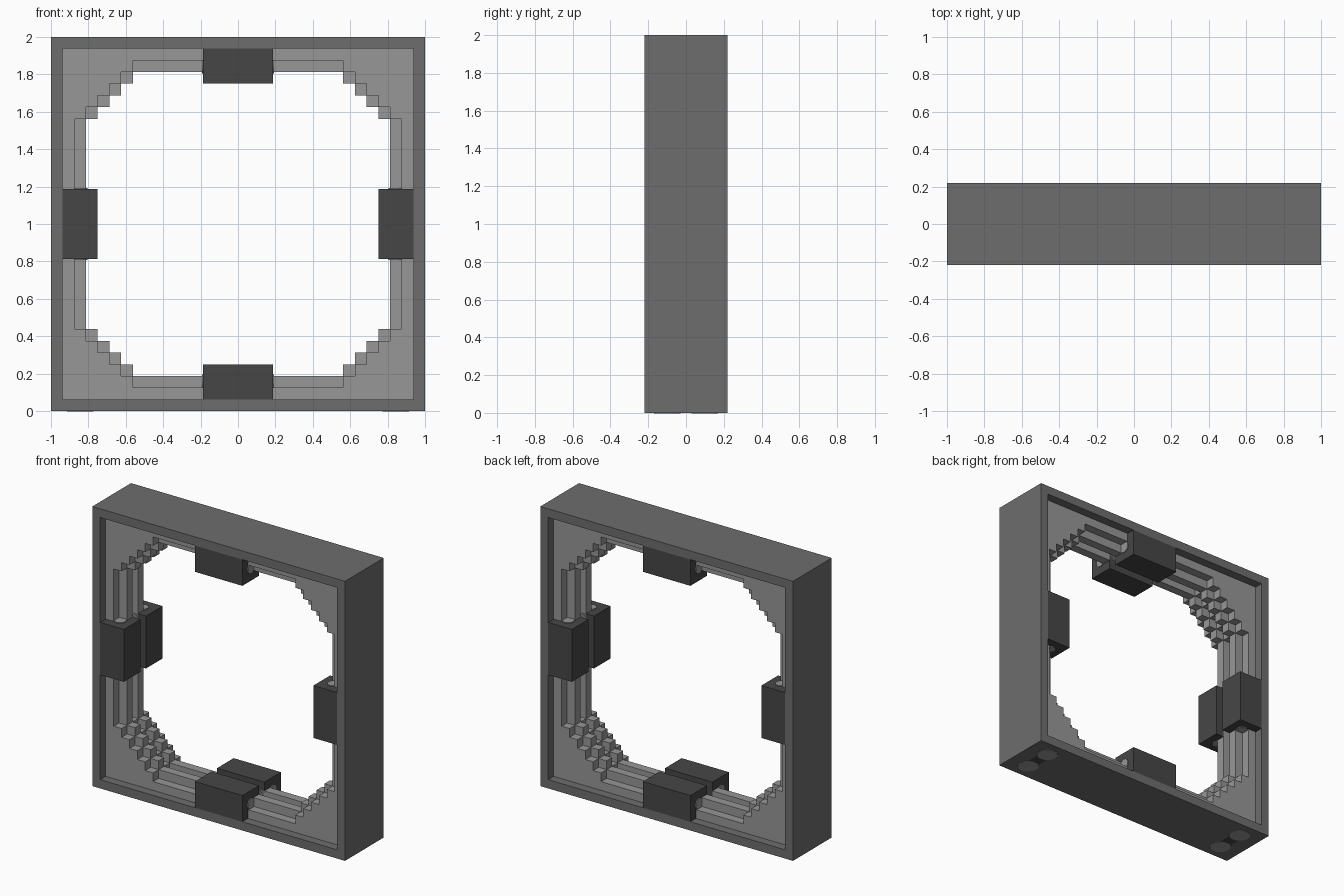
import bpy, bmesh, math
from mathutils import Matrix, Vector

if "Cube" in bpy.data.objects:
    bpy.data.objects.remove(bpy.data.objects["Cube"])

U = 1 / 16                      # grid unit
CENTRE = Matrix.Translation((0, 0, 1))


def material(name, v):
    m = bpy.data.materials.new(name)
    m.use_nodes = True
    m.diffuse_color = (v, v, v, 1)
    b = m.node_tree.nodes["Principled BSDF"]
    b.inputs["Base Color"].default_value = (v, v, v, 1)
    b.inputs["Roughness"].default_value = 0.8
    return m


FRAME = material("mid grey", 0.155)
LIGHT = material("light grey", 0.31)
DARK = material("dark grey", 0.062)


def finish(bm, name, mat):
    bmesh.ops.recalc_face_normals(bm, faces=bm.faces[:])
    me = bpy.data.meshes.new(name)
    bm.to_mesh(me)
    bm.free()
    me.materials.append(mat)
    ob = bpy.data.objects.new(name, me)
    bpy.context.collection.objects.link(ob)
    return ob


def stairs(half):
    """Quarter of an opening whose corner is cut in one-unit steps."""
    pts = [(half, 0)]
    for i in range(half - 8):
        pts.append((half - i, 9 + i))
        if half - i > 9:
            pts.append((half - i - 1, 9 + i))
    return pts + [(0, half)]


def ring(name, inner, outer, y0, y1, mat):
    """Square ring: one quarter outline, extruded and turned four times."""
    loop = inner + [(0, outer), (outer, outer), (outer, 0)]
    bm = bmesh.new()
    for k in range(4):
        rot = CENTRE @ Matrix.Rotation(k * math.pi / 2, 4, 'Y')
        a, b = [[bm.verts.new(rot @ (Vector((x, y, z)) * U)) for x, z in loop]
                for y in (y0, y1)]
        bm.faces.new(a)
        bm.faces.new(b[::-1])
        n = len(loop)
        for i in range(n):
            j = (i + 1) % n
            p, q = loop[i], loop[j]
            if (p[0] == 0 and q[0] == 0) or (p[1] == 0 and q[1] == 0):
                continue        # open seam between quarters
            bm.faces.new((a[i], a[j], b[j], b[i]))
    bmesh.ops.remove_doubles(bm, verts=bm.verts[:], dist=1e-4)
    return finish(bm, name, mat)


# Outer casing, stepped lining and the two inner rails
ring("outer_frame", [(15, 0), (15, 15), (0, 15)], 16, -3.5, 3.5, FRAME)
ring("stepped_lining", stairs(14), 15.5, -2.5, 2.5, LIGHT)
ring("front_rail", stairs(13), 15.4, -1.5, -0.5, LIGHT)
ring("back_rail", stairs(13), 15.4, 0.5, 1.5, LIGHT)


def box(name, size, pos, mat, turn):
    bm = bmesh.new()
    bmesh.ops.create_cube(bm, size=1, matrix=turn @ Matrix.Translation(Vector(pos) * U)
                          @ Matrix.Diagonal((*(Vector(size) * U), 1)))
    return finish(bm, name, mat)


def rod(name, radius, depth, pos, mat, turn):
    bm = bmesh.new()
    bmesh.ops.create_cone(bm, cap_ends=True, segments=16, radius1=radius, radius2=radius,
                          depth=depth, matrix=turn @ Matrix.Translation(Vector(pos) * U))
    return finish(bm, name, mat)


# Paired blocks at the middle of each side, with a pin through each
for k, side in enumerate(("left", "bottom", "right", "top")):
    turn = CENTRE @ Matrix.Rotation(k * math.pi / 2, 4, 'Y')
    for s, face in ((-1, "front"), (1, "back")):
        box(f"{side}_{face}_block", (3, 3, 6), (13.5, 2 * s, 0), DARK, turn)
        rod(f"{side}_{face}_pin", 0.04, 6 * U + 0.012, (13.5, 2 * s, 0), LIGHT, turn)

# Flat foot pads under the frame, two at each end with a dark plate between
for sx, side in ((1, "left"), (-1, "right")):
    flat = Matrix.Translation((0, 0, 0.001))
    box(f"{side}_foot_plate", (1.3, 1.6, 0.08), (13.5 * sx, 0, 0), DARK, flat)
    for sy, face in ((-1, "front"), (1, "back")):
        rod(f"{side}_{face}_foot_pad", 0.07, 0.006, (13.5 * sx, 1.6 * sy, 0), LIGHT, flat)
